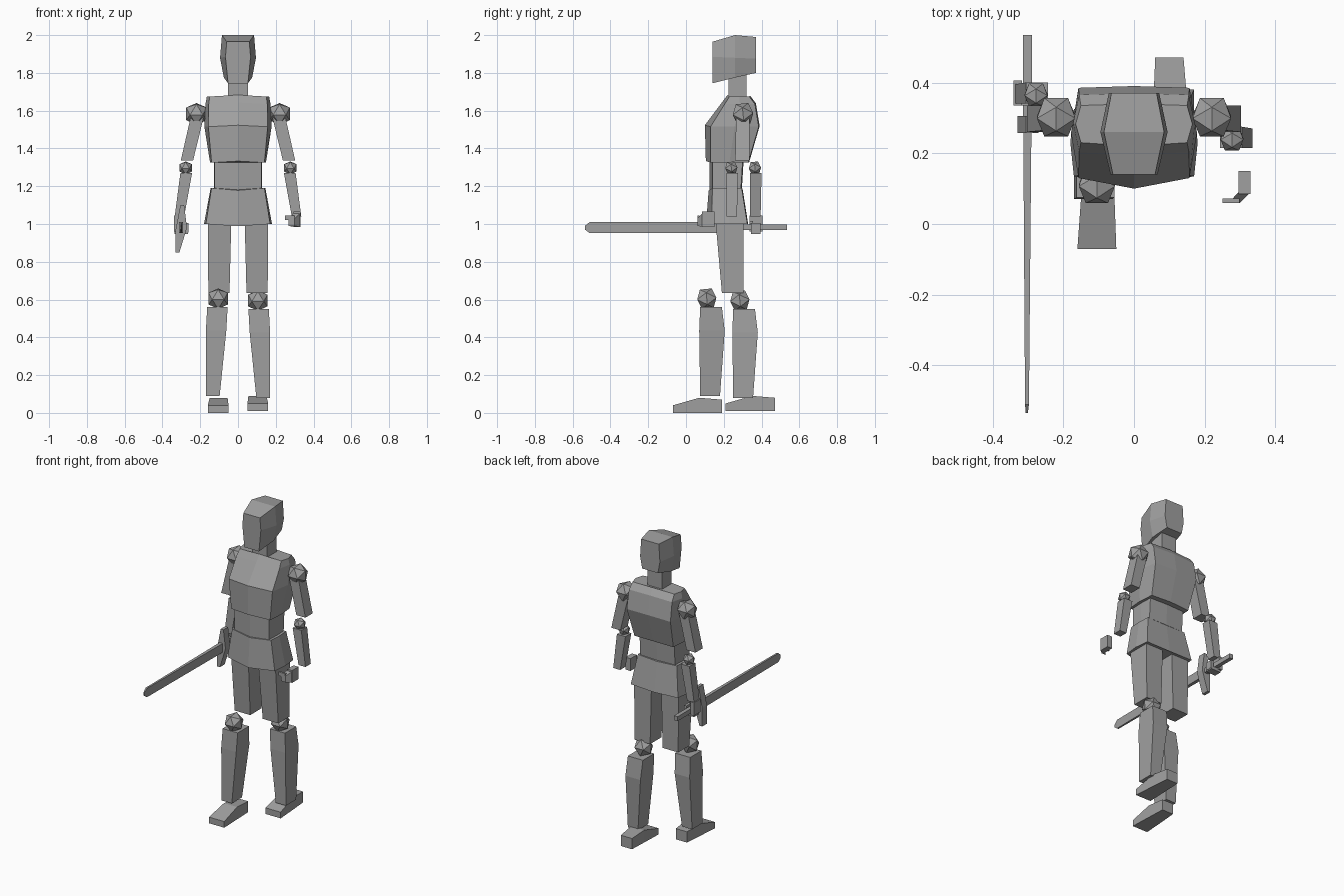
import bpy, bmesh, math
from mathutils import Matrix, Vector

default_cube = bpy.data.objects.get("Cube")
if default_cube:
    bpy.data.objects.remove(default_cube, do_unlink=True)

# Single plain grey material
grey = bpy.data.materials.new("plain_grey")
grey.use_nodes = True
colour = (0.35, 0.35, 0.35, 1.0)
grey.diffuse_color = colour
grey.node_tree.nodes["Principled BSDF"].inputs["Base Color"].default_value = colour


def finish(name, bm):
    """Turn a bmesh into a flat shaded object."""
    bmesh.ops.recalc_face_normals(bm, faces=bm.faces)
    mesh = bpy.data.meshes.new(name)
    bm.to_mesh(mesh)
    bm.free()
    mesh.materials.append(grey)
    obj = bpy.data.objects.new(name, mesh)
    bpy.context.scene.collection.objects.link(obj)
    return obj


def loft(name, rings):
    """Skin a closed solid through rings of equal point count."""
    bm = bmesh.new()
    loops = [[bm.verts.new(p) for p in ring] for ring in rings]
    count = len(loops[0])
    for low, high in zip(loops, loops[1:]):
        for i in range(count):
            j = (i + 1) % count
            bm.faces.new((low[i], low[j], high[j], high[i]))
    bm.faces.new(loops[0])
    bm.faces.new(loops[-1])
    return finish(name, bm)


def limb(name, sections, side=1, dy=0.0, dz=0.0):
    """Four sided limb from (z, x0, x1, y0, y1) sections."""
    rings = []
    for z, x0, x1, y0, y1 in sections:
        corners = ((x0, y0), (x1, y0), (x1, y1), (x0, y1))
        rings.append([(side * x, y + dy, z + dz) for x, y in corners])
    return loft(name, rings)


def bar(name, sections, side=1, dy=0.0, dz=0.0):
    """Four sided bar along y from (y, x0, x1, z0, z1) sections."""
    rings = []
    for y, x0, x1, z0, z1 in sections:
        corners = ((x0, z0), (x1, z0), (x1, z1), (x0, z1))
        rings.append([(side * x, y + dy, z + dz) for x, z in corners])
    return loft(name, rings)


def torso(name, sections, dip=0.0):
    """Eight sided body part with a creased front and back."""
    rings = []
    for z, corner, side, front, front_corner, back in sections:
        mid = (front_corner + back) / 2
        rings.append([
            (0, front, z - dip), (corner, front_corner, z), (side, mid, z),
            (corner, back, z), (0, back + 0.005, z - dip / 2),
            (-corner, back, z), (-side, mid, z), (-corner, front_corner, z)])
    return loft(name, rings)


def joint(name, centre, radius):
    """Twenty sided ball joint with a face pointing up."""
    bm = bmesh.new()
    turn = Matrix.Rotation(math.pi / 2, 4, "Z") @ Matrix.Rotation(math.radians(-37.4), 4, "Y")
    bmesh.ops.create_icosphere(bm, subdivisions=1, radius=radius,
                               matrix=Matrix.Translation(Vector(centre)) @ turn)
    return finish(name, bm)


def box(name, x0, x1, y0, y1, z0, z1):
    return limb(name, [(z0, x0, x1, y0, y1), (z1, x0, x1, y0, y1)])


# Head: hexagonal slices from face to back of skull
head_rings = []
for y, scale, bottom, middle, top in (
        (0.14, 0.70, 1.745, 1.885, 1.965),
        (0.26, 1.00, 1.775, 1.88, 2.0),
        (0.37, 0.75, 1.80, 1.875, 1.99)):
    low, wide, high = 0.075 * scale, 0.095 * scale, 0.085 * scale
    head_rings.append([(-low, y, bottom), (low, y, bottom), (wide, y, middle),
                       (high, y, top), (-high, y, top), (-wide, y, middle)])
loft("head", head_rings)
box("neck", -0.053, 0.053, 0.225, 0.32, 1.66, 1.80)

# Torso
torso("chest", [
    (1.325, 0.14, 0.148, 0.105, 0.13, 0.33),
    (1.515, 0.157, 0.178, 0.10, 0.13, 0.385),
    (1.635, 0.155, 0.172, 0.19, 0.205, 0.365),
    (1.675, 0.15, 0.165, 0.22, 0.23, 0.335)], dip=-0.008)
torso("abdomen", [
    (1.17, 0.125, 0.128, 0.125, 0.14, 0.29),
    (1.335, 0.125, 0.128, 0.125, 0.14, 0.30)])
torso("skirt", [
    (1.0, 0.17, 0.18, 0.105, 0.135, 0.325),
    (1.19, 0.14, 0.145, 0.12, 0.14, 0.295)], dip=0.012)

# Limbs: the right leg steps forward, the right elbow sits further back
for word, side, knee_y, shin_dy, foot_dy, lift, arm_dy in (
        ("left", 1, 0.285, 0.175, 0.28, 0.01, 0.0),
        ("right", -1, 0.11, 0.0, 0.0, 0.0, 0.125)):
    limb(word + "_thigh", [
        (0.635, 0.045, 0.157, 0.19, 0.305),
        (1.03, 0.035, 0.16, 0.155, 0.305)], side)
    joint(word + "_knee", (side * 0.105, knee_y, 0.605 - lift), 0.06)
    limb(word + "_shin", [
        (0.09, 0.097, 0.17, 0.075, 0.18),
        (0.435, 0.062, 0.17, 0.07, 0.205),
        (0.56, 0.055, 0.163, 0.075, 0.19)], side, shin_dy, -lift)
    bar(word + "_foot", [
        (-0.07, 0.05, 0.16, 0.0, 0.04),
        (0.07, 0.055, 0.15, 0.0, 0.08),
        (0.19, 0.06, 0.14, 0.0, 0.07)], side, foot_dy, lift)
    joint(word + "_shoulder", (side * 0.22, 0.302, 1.583), 0.064)
    limb(word + "_upper_arm", [
        (1.335, 0.238, 0.303, 0.26, 0.335),
        (1.56, 0.183, 0.252, 0.265, 0.335)], side)
    joint(word + "_elbow", (side * 0.277, 0.24 + arm_dy, 1.297), 0.038)
    limb(word + "_forearm", [
        (1.04, 0.285, 0.335, 0.215, 0.27),
        (1.27, 0.243, 0.305, 0.215, 0.275)], side, arm_dy)

# Open left hand
box("left_palm", 0.295, 0.33, 0.085, 0.15, 0.985, 1.065)
bar("left_fingers", [
    (0.06, 0.268, 0.30, 0.99, 1.03),
    (0.09, 0.295, 0.33, 0.985, 1.06)])
box("left_thumb", 0.25, 0.298, 0.06, 0.072, 1.02, 1.045)

# Right hand closed round the grip
box("right_palm", -0.34, -0.316, 0.335, 0.405, 0.96, 1.045)
box("right_fingers", -0.335, -0.265, 0.345, 0.395, 0.947, 0.967)
box("right_fingertips", -0.28, -0.263, 0.345, 0.395, 0.955, 1.005)
box("right_thumb", -0.33, -0.275, 0.335, 0.355, 1.0, 1.015)

# Sword: blade pointing forward, tilted cross guard and grip
bar("blade", [
    (-0.535, -0.306, -0.300, 0.97, 0.99),
    (-0.51, -0.308, -0.297, 0.952, 1.01),
    (0.27, -0.313, -0.29, 0.952, 1.01)])
guard_outline = [(-0.305, 1.10), (-0.285, 1.10), (-0.27, 0.98),
                 (-0.31, 0.85), (-0.33, 0.85), (-0.33, 0.97)]
loft("cross_guard", [[(x, y, z) for x, z in guard_outline] for y in (0.257, 0.305)])
bar("grip", [
    (0.29, -0.314, -0.288, 0.968, 0.997),
    (0.535, -0.314, -0.288, 0.968, 0.997)])
